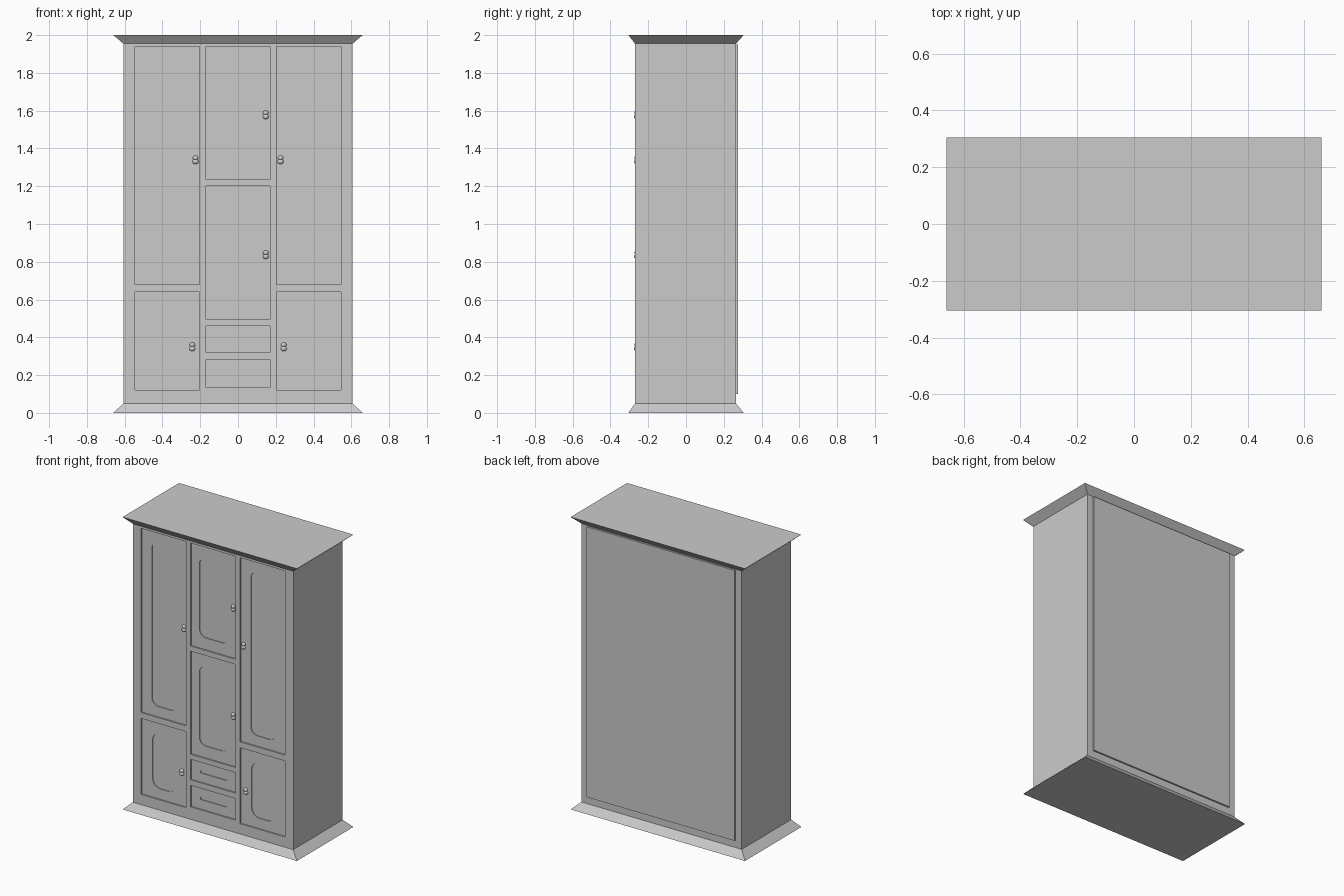
import bpy, bmesh, math

cube = bpy.data.objects.get("Cube")
if cube:
    bpy.data.objects.remove(cube, do_unlink=True)

grey = bpy.data.materials.new("plain_grey")
grey.use_nodes = True
GREY = (0.6, 0.6, 0.6, 1)
grey.diffuse_color = GREY
grey.node_tree.nodes["Principled BSDF"].inputs["Base Color"].default_value = GREY

FRONT, DOOR, CORE, BACK = -0.27, -0.26, -0.255, 0.265
LOW, HIGH = 0.05, 1.955


def add_object(name, bm):
    bmesh.ops.recalc_face_normals(bm, faces=bm.faces[:])
    mesh = bpy.data.meshes.new(name)
    bm.to_mesh(mesh)
    bm.free()
    mesh.materials.append(grey)
    obj = bpy.data.objects.new(name, mesh)
    bpy.context.collection.objects.link(obj)
    return obj


def prism(name, lower, upper, z0, z1):
    """Solid between two rectangles (x0, x1, y0, y1) at two heights."""
    bm = bmesh.new()
    rings = []
    for (x0, x1, y0, y1), z in ((lower, z0), (upper, z1)):
        rings.append([bm.verts.new((x, y, z))
                      for x, y in ((x0, y0), (x1, y0), (x1, y1), (x0, y1))])
    a, b = rings
    bm.faces.new(a)
    bm.faces.new(b)
    for i in range(4):
        j = (i + 1) % 4
        bm.faces.new((a[i], a[j], b[j], b[i]))
    return add_object(name, bm)


def box(name, x0, x1, y0, y1, z0, z1):
    return prism(name, (x0, x1, y0, y1), (x0, x1, y0, y1), z0, z1)


def outline(x0, x1, z0, z1, radius=0):
    """Rectangle outline with optional round corners."""
    if not radius:
        return [(x0, z0), (x1, z0), (x1, z1), (x0, z1)]
    points = []
    corners = ((x1, z1, -1, -1), (x0, z1, 1, -1), (x0, z0, 1, 1), (x1, z0, -1, 1))
    for quarter, (x, z, sx, sz) in enumerate(corners):
        for step in range(6):
            a = math.pi / 2 * (quarter + step / 5)
            points.append((x + radius * (sx + math.cos(a)),
                           z + radius * (sz + math.sin(a))))
    return points


def door(name, x0, x1, z0, z1, margin_x, margin_z, radius):
    """Slab with a sunken field."""
    bm = bmesh.new()
    hole = outline(x0 + margin_x, x1 - margin_x, z0 + margin_z, z1 - margin_z, radius)
    for loop in (outline(x0, x1, z0, z1), hole):
        verts = [bm.verts.new((x, DOOR, z)) for x, z in loop]
        for i, v in enumerate(verts):
            bm.edges.new((v, verts[i - 1]))
    bmesh.ops.triangle_fill(bm, edges=bm.edges[:], use_beauty=True, normal=(0, -1, 0))
    result = bmesh.ops.extrude_face_region(bm, geom=bm.faces[:], use_keep_orig=True)
    moved = [g for g in result["geom"] if isinstance(g, bmesh.types.BMVert)]
    bmesh.ops.translate(bm, verts=moved, vec=(0, CORE - DOOR, 0))
    return add_object(name, bm)


def knob(name, x, z):
    """Small round pull with a second bead below it."""
    for part, dz, r in (("top", 0, 0.015), ("drop", -0.02, 0.016)):
        bpy.ops.mesh.primitive_uv_sphere_add(segments=16, ring_count=8, radius=r,
                                             location=(x, DOOR - 0.002, z + dz))
        obj = bpy.context.object
        obj.name = f"{name}_{part}"
        obj.scale = (1, 0.8, 0.85)
        obj.data.materials.append(grey)
        bpy.ops.object.shade_smooth()


# Carcass, side panels, back panel
box("carcass", -0.6, 0.6, CORE, BACK, LOW, HIGH)
for side, s in (("left", 1), ("right", -1)):
    box(f"{side}_side_panel", *sorted((s * 0.6, s * 0.607)), FRONT + 0.004, BACK, LOW, HIGH)
box("back_panel", -0.56, 0.56, BACK, 0.276, 0.1, 1.95)

# Flared base and crown
body = (-0.607, 0.607, FRONT, BACK)
flare = (-0.66, 0.66, -0.305, 0.305)
prism("base_moulding", flare, body, 0, LOW)
prism("crown_moulding", body, flare, HIGH, 2)

# Face frame: stiles, then the rails of each column
OUTER, INNER, MID = 0.545, 0.205, 0.17
for side, s in (("left", 1), ("right", -1)):
    box(f"{side}_outer_stile", *sorted((s * OUTER, s * 0.6)), FRONT, CORE, LOW, HIGH)
    box(f"{side}_inner_stile", *sorted((s * MID, s * INNER)), FRONT, CORE, LOW, HIGH)

TOP, BOTTOM = 1.94, 0.12
side_rows = [(0.68, TOP, "tall_door", 0.075, 0.07, 0.05),
             (BOTTOM, 0.64, "low_door", 0.08, 0.07, 0.06)]
middle_rows = [(1.235, TOP, "upper_door", 0.06, 0.08, 0.05),
               (0.495, 1.2, "lower_door", 0.06, 0.08, 0.05),
               (0.32, 0.46, "upper_drawer", 0.07, 0.062, 0),
               (BOTTOM + 0.015, 0.282, "lower_drawer", 0.07, 0.065, 0)]
columns = (("right", -OUTER, -INNER, side_rows),
           ("middle", -MID, MID, middle_rows),
           ("left", INNER, OUTER, side_rows))
for column, x0, x1, rows in columns:
    ceiling = HIGH
    for z0, z1, part, mx, mz, r in rows:
        box(f"{column}_rail_above_{part}", x0, x1, FRONT, CORE, z1, ceiling)
        door(f"{column}_{part}", x0, x1, z0, z1, mx, mz, r)
        ceiling = z0
    box(f"{column}_bottom_rail", x0, x1, FRONT, CORE, LOW, ceiling)

# Knobs
for s, side in ((1, "left"), (-1, "right")):
    knob(f"{side}_tall_door_knob", s * 0.225, 1.35)
    knob(f"{side}_low_door_knob", s * 0.242, 0.36)
knob("upper_door_knob", 0.147, 1.588)
knob("lower_door_knob", 0.147, 0.848)
